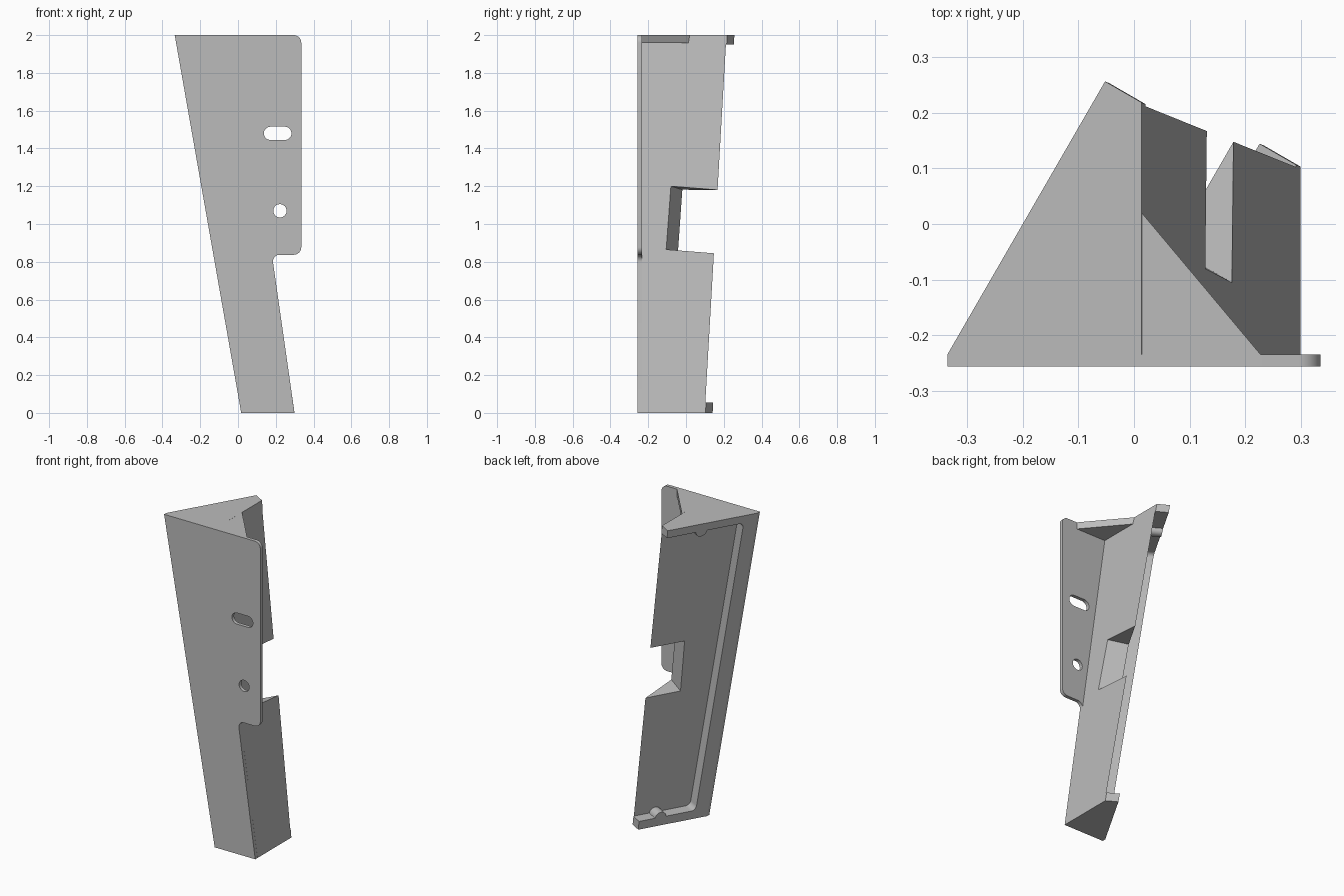
import bpy, bmesh, math
from mathutils import Vector

cube = bpy.data.objects.get("Cube")
if cube:
    bpy.data.objects.remove(cube, do_unlink=True)

grey = bpy.data.materials.new("plain grey")
grey.use_nodes = True
grey.diffuse_color = (0.5, 0.5, 0.5, 1)
grey.node_tree.nodes["Principled BSDF"].inputs["Base Color"].default_value = grey.diffuse_color

FRONT, BACK, TOP = -0.256, -0.234, 2.0      # plate faces and overall height
ALONG = Vector((0.5, 0.866, 0))             # across the slanted rear face
INWARD = Vector((0.866, -0.5, 0))           # from the rear face into the body
RIM = 0.076                                 # depth of the rear recess


def left_edge(z):
    return Vector((0.017 - 0.176 * z, BACK, z))


def wall_x(z):
    return 0.299 - 0.1425 * z


def loft(name, ring_a, ring_b):
    """Solid between two matching outlines."""
    bm = bmesh.new()
    a = [bm.verts.new(p) for p in ring_a]
    b = [bm.verts.new(p) for p in ring_b]
    bm.faces.new(a)
    bm.faces.new(b)
    for i in range(len(a)):
        j = (i + 1) % len(a)
        bm.faces.new((a[i], a[j], b[j], b[i]))
    bmesh.ops.recalc_face_normals(bm, faces=bm.faces[:])
    mesh = bpy.data.meshes.new(name)
    bm.to_mesh(mesh)
    bm.free()
    mesh.materials.append(grey)
    obj = bpy.data.objects.new(name, mesh)
    bpy.context.collection.objects.link(obj)
    return obj


def rounded(corners, steps=8):
    """Outline from (u, v, radius) corners, with true arcs at the corners."""
    out = []
    for i, (u, v, r) in enumerate(corners):
        p = Vector((u, v))
        if r == 0:
            out.append(p)
            continue
        to_a = (Vector(corners[i - 1][:2]) - p).normalized()
        to_b = (Vector(corners[(i + 1) % len(corners)][:2]) - p).normalized()
        half = to_a.angle(to_b) / 2
        reach, w = r / math.tan(half), math.sin(half)
        a, b = p + to_a * reach, p + to_b * reach
        for k in range(steps + 1):
            s = k / steps
            wa, wp, wb = (1 - s) ** 2, 2 * s * (1 - s) * w, s * s
            out.append((a * wa + p * wp + b * wb) / (wa + wp + wb))
    return out


def upright(name, outline, y0, y1):
    return loft(name, *[[(p.x, y, p.y) for p in outline] for y in (y0, y1)])


def activate(obj):
    bpy.ops.object.select_all(action='DESELECT')
    obj.select_set(True)
    bpy.context.view_layer.objects.active = obj


def cut(obj, cutter):
    mod = obj.modifiers.new("cut", 'BOOLEAN')
    mod.operation, mod.solver, mod.object = 'DIFFERENCE', 'EXACT', cutter
    activate(obj)
    bpy.ops.object.modifier_apply(modifier=mod.name)
    bpy.data.objects.remove(cutter, do_unlink=True)


# Leaning wedge body
def section(z, width):
    b = left_edge(z)
    c = b + ALONG * width
    d = c + INWARD * RIM
    return [b, c, d, Vector((d.x, BACK, z))]


body = loft("wedge_body", section(0, 0.433), section(TOP, 0.566))

# Recess in the rear face, leaving a rim, end lips and a half-round boss on each lip
LOW, HIGH, SIDE, BOSS = 0.055, 1.95, 0.08, 0.034


def boss(u, z, start):
    return [(u + BOSS * math.cos(start + math.pi * k / 10),
             z + BOSS * math.sin(start + math.pi * k / 10), 0) for k in range(11)]


corners = [(0.9, HIGH, 0)] + boss(0.345, HIGH, math.pi)[::-1]
corners += [(SIDE, HIGH, 0.03), (SIDE, LOW, 0.03)]
corners += boss(0.302, LOW, 0)[::-1] + [(0.9, LOW, 0)]
outline = rounded(corners)
rings = [[left_edge(p.y) + ALONG * p.x + INWARD * o for p in outline] for o in (-0.1, RIM + 0.002)]
cut(body, loft("recess_cutter", *rings))

# Square notch through the wedge
normal = Vector((-0.866, 0.5, -0.1525))
notch = [Vector((wall_x(z), y, z)) for y, z in
         ((-0.105, 0.865), (-0.08, 1.2), (0.45, 1.158), (0.45, 0.821))]
cut(body, loft("notch_cutter", [p - normal * 0.08 for p in notch], [p + normal * 0.4 for p in notch]))

# Front plate with mounting flange
plate = upright("front_plate", rounded([
    (left_edge(0).x, 0, 0), (wall_x(0), 0, 0),
    (wall_x(0.837), 0.837, 0.035), (0.335, 0.837, 0.04),
    (0.335, TOP, 0.04), (left_edge(TOP).x, TOP, 0)]), FRONT, BACK)

# Slot and round hole in the flange
R = 0.035
for name, x, z, half in (("slot_cutter", 0.21, 1.48, 0.073), ("hole_cutter", 0.222, 1.07, R + 0.0002)):
    ring = rounded([(x + sx * half, z + sz * (R + 0.0001), R)
                    for sx, sz in ((-1, -1), (1, -1), (1, 1), (-1, 1))])
    cut(plate, upright(name, ring, FRONT - 0.1, BACK + 0.1))

# Triangular web bracing the flange at the top
def web(z):
    x = wall_x(z)
    y = BACK + (0.227 - x) * 0.254 / 0.213
    return [(x, BACK, z), (0.227, BACK, z), (x, y, z)]


brace = loft("top_web", web(1.957), web(TOP))

for obj in (body, plate, brace):
    activate(obj)
    bpy.ops.object.shade_smooth_by_angle(angle=math.radians(30))
